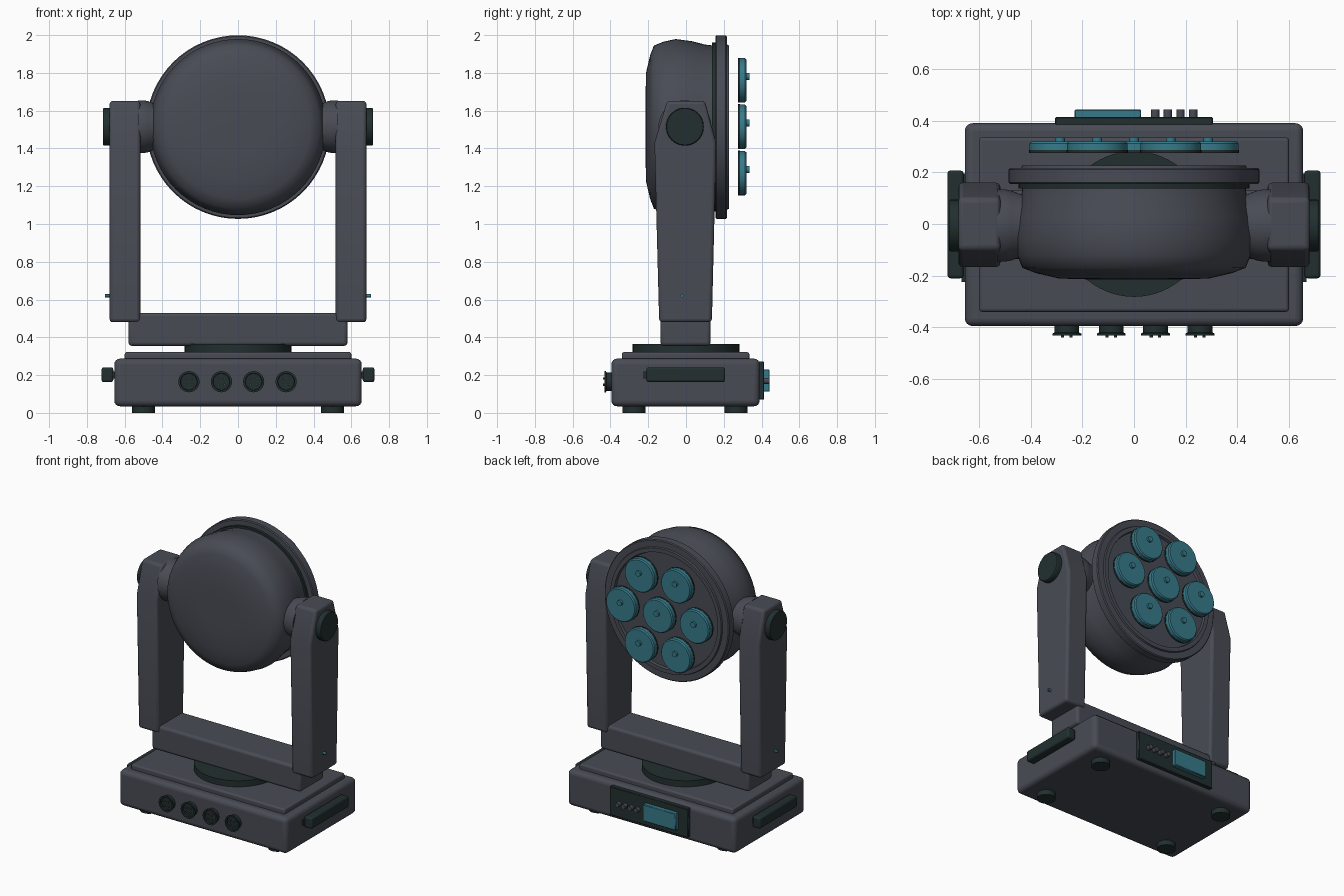
import bpy, bmesh, math
from mathutils import Matrix, Vector

if "Cube" in bpy.data.objects:
    bpy.data.objects.remove(bpy.data.objects["Cube"])


def material(name, color):
    m = bpy.data.materials.new(name)
    m.diffuse_color = (*color, 1)
    m.use_nodes = True
    m.node_tree.nodes["Principled BSDF"].inputs["Base Color"].default_value = m.diffuse_color
    return m


GREY = material("charcoal_grey", (0.066, 0.071, 0.090))
DARK = material("dark_rubber", (0.016, 0.028, 0.028))
TEAL = material("teal_glass", (0.038, 0.195, 0.255))

# axis name -> rotation carrying local z onto that axis
AXES = {
    "z": Matrix(),
    "y": Matrix.Rotation(-math.pi / 2, 4, "X"),
    "-y": Matrix.Rotation(math.pi / 2, 4, "X"),
    "x": Matrix.Rotation(math.pi / 2, 4, "Y"),
    "-x": Matrix.Rotation(-math.pi / 2, 4, "Y"),
}


def finish(name, bm, mat, bevel=0, segments=3, angle=30):
    bmesh.ops.recalc_face_normals(bm, faces=bm.faces)
    mesh = bpy.data.meshes.new(name)
    bm.to_mesh(mesh)
    bm.free()
    mesh.materials.append(mat)
    ob = bpy.data.objects.new(name, mesh)
    bpy.context.collection.objects.link(ob)
    if bevel:
        mod = ob.modifiers.new("rounded_edges", "BEVEL")
        mod.width, mod.segments = bevel, segments
        mod.limit_method, mod.angle_limit = "ANGLE", math.radians(25)
    bpy.ops.object.select_all(action="DESELECT")
    ob.select_set(True)
    bpy.context.view_layer.objects.active = ob
    bpy.ops.object.shade_smooth_by_angle(angle=math.radians(angle))
    return ob


def box(name, lo, hi, mat, bevel=0.0, segments=3):
    lo, hi = Vector(lo), Vector(hi)
    bm = bmesh.new()
    bmesh.ops.create_cube(bm, size=1)
    bmesh.ops.scale(bm, vec=hi - lo, verts=bm.verts)
    bmesh.ops.translate(bm, vec=(lo + hi) / 2, verts=bm.verts)
    return finish(name, bm, mat, bevel, segments)


def lathe(name, profile, mat, axis="z", at=(0, 0, 0), n=48, angle=30):
    """Revolve (radius, height) points about an axis and cap both ends."""
    bm = bmesh.new()
    rings = [[bm.verts.new((r * math.cos(2 * math.pi * i / n),
                            r * math.sin(2 * math.pi * i / n), h))
              for i in range(n)] for r, h in profile]
    for a, b in zip(rings, rings[1:]):
        for i in range(n):
            j = (i + 1) % n
            bm.faces.new((a[i], a[j], b[j], b[i]))
    bm.faces.new(rings[0])
    bm.faces.new(rings[-1])
    bm.transform(Matrix.Translation(at) @ AXES[axis])
    return finish(name, bm, mat, angle=angle)


def disc(name, r, lo, hi, mat, axis="z", at=(0, 0, 0), n=32):
    return lathe(name, [(r, lo), (r, hi)], mat, axis, at, n)


# Base housing, raised deck and feet
box("base_housing", (-0.655, -0.395, 0.035), (0.655, 0.39, 0.287), GREY, 0.03, 4)
box("base_deck", (-0.6, -0.34, 0.27), (0.6, 0.335, 0.322), GREY, 0.012)
for x in (-0.5, 0.5):
    for y in (-0.275, 0.265):
        disc("foot", 0.06, 0, 0.04, DARK, at=(x, y, 0))
disc("turntable", 0.282, 0.32, 0.365, DARK, n=64)

# Front sockets with pins
for x in (-0.26, -0.088, 0.083, 0.255):
    at = (x, -0.39, 0.165)
    lathe("socket", [(0.048, 0), (0.048, 0.03), (0.056, 0.034), (0.056, 0.042),
                     (0.045, 0.042), (0.043, 0.03)], DARK, "-y", at, 32)
    for k in range(4):
        a = math.pi / 4 + k * math.pi / 2
        disc("socket_pin", 0.006, 0.028, 0.05, GREY, "-y",
             (x + 0.023 * math.cos(a), -0.39, 0.165 + 0.023 * math.sin(a)), 10)

# Rear control panel, screen and buttons
box("control_panel", (-0.305, 0.38, 0.07), (0.305, 0.414, 0.272), DARK, 0.004, 1)
box("screen", (-0.23, 0.41, 0.112), (0.028, 0.443, 0.23), TEAL, 0.004, 1)
for i in range(4):
    disc("button", 0.016, 0, 0.033, GREY, "y", (0.082 + 0.049 * i, 0.41, 0.17), 16)

# Yoke crossbar
box("yoke_crossbar", (-0.58, -0.135, 0.355), (0.58, 0.13, 0.53), GREY, 0.018)

# Paired side parts
ARM = [(-0.142, 0.48), (-0.167, 1.43), (-0.1, 1.652),
       (0.1, 1.652), (0.16, 1.43), (0.137, 0.48)]
for s, axis in ((1, "x"), (-1, "-x")):
    bm = bmesh.new()
    inner = [bm.verts.new((s * 0.517, y, z)) for y, z in ARM]
    outer = [bm.verts.new((s * 0.68, y, z)) for y, z in ARM]
    bm.faces.new(inner)
    bm.faces.new(outer)
    for i in range(len(ARM)):
        j = (i + 1) % len(ARM)
        bm.faces.new((inner[i], inner[j], outer[j], outer[i]))
    finish("yoke_arm", bm, GREY, 0.018)
    pivot = (0, -0.006, 1.515)
    lathe("tilt_pivot", [(0.12, 0.38), (0.122, 0.44), (0.135, 0.475), (0.14, 0.5),
                         (0.14, 0.53)], GREY, axis, pivot)
    lathe("arm_cap", [(0.1, 0.67), (0.1, 0.71), (0.096, 0.716)], DARK, axis, pivot)
    disc("status_light", 0.009, 0.67, 0.703, TEAL, axis, (0, -0.02, 0.62), 12)
    x0, x1, x2 = sorted((s * 0.64, s * 0.668)), sorted((s * 0.66, s * 0.722)), None
    box("handle_plate", (x0[0], -0.225, 0.182), (x0[1], 0.195, 0.22), DARK)
    box("carry_handle", (x1[0], -0.21, 0.163), (x1[1], 0.207, 0.241), DARK, 0.012)

# Lamp head: rounded shell, dark gasket, front bezel
HEAD = (0, 0, 1.513)
lathe("head_shell", [(0.15, -0.215), (0.29, -0.211), (0.38, -0.19), (0.432, -0.17),
                     (0.452, -0.12), (0.466, -0.055), (0.455, 0.03), (0.437, 0.1),
                     (0.432, 0.145)], GREY, "y", HEAD, 64, 50)
disc("head_gasket", 0.447, 0.138, 0.165, DARK, "y", HEAD, 64)
lathe("head_bezel", [(0.48, 0.155), (0.486, 0.161), (0.486, 0.21), (0.48, 0.216),
                     (0.437, 0.216), (0.433, 0.227), (0.405, 0.227), (0.4, 0.21)],
      GREY, "y", HEAD, 64)

# Seven lenses in staggered rows
for row, xs in ((1, (-0.142, 0.142)), (0, (-0.287, 0, 0.287)), (-1, (-0.142, 0.142))):
    for x in xs:
        at = (x, 0, 1.515 + row * 0.246)
        disc("lens_rim", 0.119, 0.274, 0.286, DARK, "y", at)
        lathe("lens", [(0.117, 0.284), (0.117, 0.312), (0.11, 0.32)], TEAL, "y", at)
        disc("lens_nub", 0.019, 0.315, 0.335, TEAL, "y", (x, 0, at[2] + 0.02), 16)
